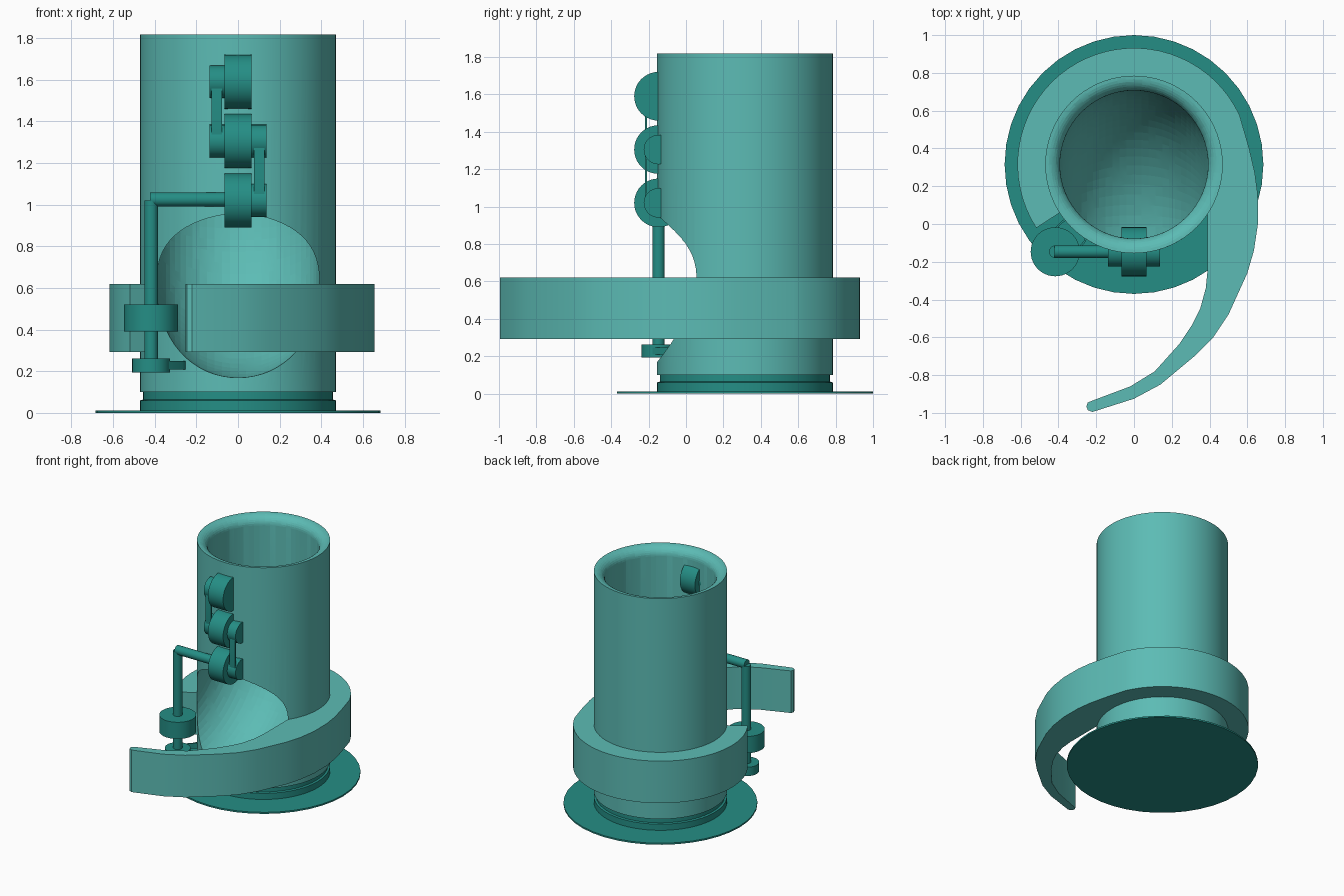
import bpy, bmesh
from math import sin, cos, pi, radians, sqrt
from mathutils import Vector, Matrix

if "Cube" in bpy.data.objects:
    bpy.data.objects.remove(bpy.data.objects["Cube"])


def material(name, color):
    m = bpy.data.materials.new(name)
    m.diffuse_color = color
    m.use_nodes = True
    m.node_tree.nodes["Principled BSDF"].inputs["Base Color"].default_value = m.diffuse_color
    return m


LIGHT = material("light_teal", (0.107, 0.50, 0.46, 1))
DARK = material("dark_teal", (0.018, 0.27, 0.235, 1))
CY = 0.315            # y of the main tube axis


def finish(bm, name, mat, smooth=True):
    bmesh.ops.recalc_face_normals(bm, faces=bm.faces)
    me = bpy.data.meshes.new(name)
    bm.to_mesh(me)
    bm.free()
    ob = bpy.data.objects.new(name, me)
    bpy.context.collection.objects.link(ob)
    me.materials.append(mat)
    if smooth:
        shade(ob)
    return ob


def shade(ob):
    bpy.ops.object.select_all(action='DESELECT')
    ob.select_set(True)
    bpy.context.view_layer.objects.active = ob
    bpy.ops.object.shade_smooth_by_angle(angle=radians(30))


def loft(name, rings, mat, smooth=True):
    """Skin a list of equal-length point rings and cap both ends."""
    bm = bmesh.new()
    vs = [[bm.verts.new(p) for p in r] for r in rings]
    n = len(rings[0])
    for a, b in zip(vs, vs[1:]):
        for i in range(n):
            j = (i + 1) % n
            bm.faces.new((a[i], a[j], b[j], b[i]))
    bm.faces.new(vs[0])
    bm.faces.new(vs[-1])
    return finish(bm, name, mat, smooth)


def lathe(name, profile, center, mat, n):
    rings = [[(center[0] + r * cos(2 * pi * i / n), center[1] + r * sin(2 * pi * i / n), z)
              for i in range(n)] for r, z in profile]
    return loft(name, rings, mat)


def rod(name, a, b, r, mat=DARK, n=32):
    a, b = Vector(a), Vector(b)
    bm = bmesh.new()
    rot = (b - a).to_track_quat('Z', 'Y').to_matrix().to_4x4()
    bmesh.ops.create_cone(bm, cap_ends=True, segments=n, radius1=r, radius2=r,
                          depth=(b - a).length,
                          matrix=Matrix.Translation((a + b) / 2) @ rot)
    return finish(bm, name, mat)


def belt(name, a, b, axis, width, r, t=0.01, n=12):
    """Hollow stadium loop around two wheel centres a and b."""
    a, b, w = Vector(a), Vector(b), Vector(axis)
    u = (b - a).normalized()
    v = w.cross(u)
    bm = bmesh.new()
    loops = []
    for c, s in ((b, 0), (a, pi)):
        for i in range(n + 1):
            t0 = s - pi / 2 + pi * i / n
            d = u * cos(t0) + v * sin(t0)
            loops.append([bm.verts.new(c + d * q + w * h) for q, h in
                          ((r, -width / 2), (r, width / 2), (r - t, width / 2), (r - t, -width / 2))])
    for p, q in zip(loops, loops[1:] + loops[:1]):
        for k in range(4):
            m = (k + 1) % 4
            bm.faces.new((p[k], p[m], q[m], q[k]))
    return finish(bm, name, DARK)


# base plate and stepped foot
lathe("base_plate", [(0.685, 0), (0.685, 0.012)], (0, CY), DARK, 40)
lathe("foot_ring", [(0.47, 0.01), (0.47, 0.06), (0.455, 0.064), (0.455, 0.105)], (0, CY), DARK, 64)

# main tube, bored by an elbow that leaves through the front
body = lathe("main_tube", [(0.47, 0.1), (0.47, 1.818)], (0, CY), LIGHT, 72)
R, r, zc = 0.5, 0.392, 1.06
yc = CY - R
N = 64
angles = [2 * pi * i / N for i in range(N)]
rings = []


def bore_ring(c, side, rad):
    rings.append([Vector(c) + Vector((rad * cos(a), 0, 0)) + Vector(side) * rad * sin(a) for a in angles])


bore_ring((0, -0.45, zc - R), (0, 0, -1), r)
for i in range(25):
    t = pi / 2 * (1 - i / 24)
    d = Vector((0, cos(t), -sin(t)))
    bore_ring(Vector((0, yc, zc)) + d * R, d, r)
for i in range(9):
    t = pi / 2 * i / 8
    bore_ring((0, CY, 1.748 + 0.07 * sin(t)), (0, 1, 0), r + 0.074 * (1 - cos(t)))
bore_ring((0, CY, 1.95), (0, 1, 0), r + 0.074)
cutter = loft("bore_cutter", rings, LIGHT, False)
cutter.hide_render = True
mod = body.modifiers.new("bore", 'BOOLEAN')
mod.operation = 'DIFFERENCE'
mod.solver = 'EXACT'
mod.object = cutter
bpy.context.view_layer.objects.active = body
bpy.ops.object.modifier_apply(modifier=mod.name)
bpy.data.objects.remove(cutter, do_unlink=True)
shade(body)

# collar that wraps the tube and sweeps out to a curved tail
K = 36


def arc(rad, a0, a1):
    return [(rad * cos(radians(a0 + (a1 - a0) * i / K)), CY + rad * sin(radians(a0 + (a1 - a0) * i / K)))
            for i in range(K + 1)]


outline = arc(0.617, 213, 25)
outline += [(0.61, 0.40), (0.64, 0.27), (0.655, 0.16), (0.656, 0.0), (0.635, -0.14), (0.60, -0.26),
            (0.50, -0.48), (0.42, -0.60), (0.32, -0.70), (0.14, -0.85), (0, -0.925), (-0.22, -0.995),
            (-0.245, -0.985), (-0.252, -0.965), (-0.245, -0.945), (-0.22, -0.935),
            (-0.02, -0.86), (0.11, -0.78), (0.24, -0.635), (0.31, -0.53), (0.35, -0.45),
            (0.38, -0.34), (0.39, -0.24), (0.39, 0.05)]
outline += arc(0.466, -33, 213)
loft("swept_collar", [[(x, y, z) for x, y in outline] for z in (0.292, 0.62)], LIGHT)

# three rollers set into the tube wall, with side pulleys
WY = -0.147
Z = (1.02, 1.305, 1.59)
for k, z in enumerate(Z):
    rod(f"roller_{k + 1}", (-0.065, WY, z), (0.065, WY, z), 0.13, n=40)
for side, pair in ((-1, (1, 2)), (1, (0, 1))):
    for k in pair:
        rod(f"pulley_{k + 1}_{'left' if side < 0 else 'right'}",
            (side * 0.06, WY, Z[k]), (side * 0.137, WY, Z[k]), 0.079)
    belt("left_belt" if side < 0 else "right_belt", (side * 0.103, WY, Z[pair[0]]),
         (side * 0.103, WY, Z[pair[1]]), (1, 0, 0), 0.05, 0.072)

# drive shafts and flywheels
SX = -0.417
rod("cross_shaft", (SX - 0.005, WY, 1.025), (0, WY, 1.025), 0.034)
rod("upright_shaft", (SX, WY, 0.2), (SX, WY, 1.02), 0.033)
rod("flywheel", (SX, WY, 0.39), (SX, WY, 0.52), 0.13, n=40)
rod("lower_pulley", (SX, WY, 0.193), (SX, WY, 0.262), 0.091)
d = (Vector((0, CY, 0)) - Vector((SX, WY, 0))).normalized()
c = Vector((SX, WY, 0.228))
belt("lower_belt", c, c + d * 0.13, (0, 0, 1), 0.04, 0.085)
